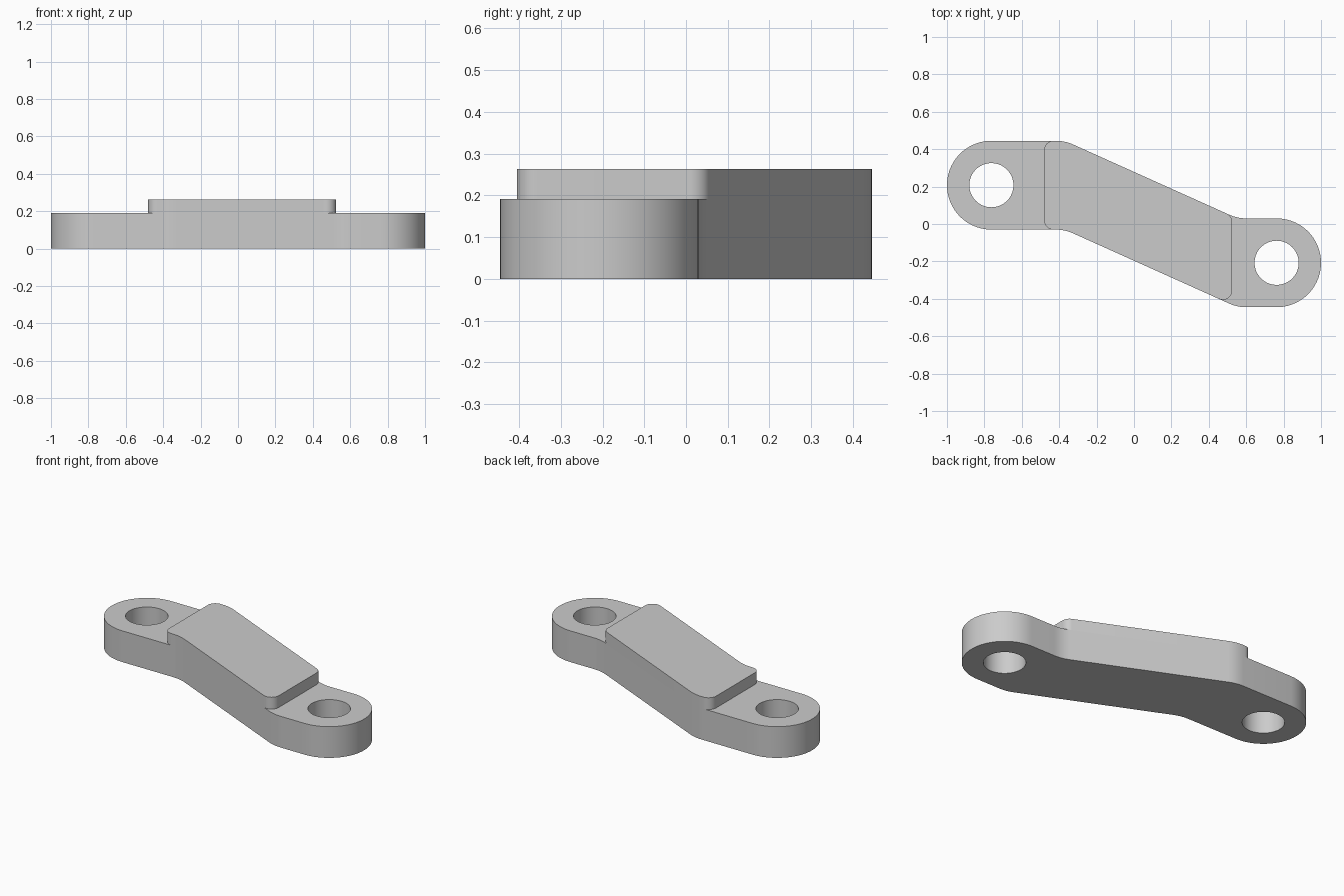
import bpy, bmesh, math
from mathutils import Vector

cube = bpy.data.objects.get("Cube")
if cube:
    bpy.data.objects.remove(cube)

BASE_H, PAD_H = 0.191, 0.263
END_R, BEND_R, PAD_R, HOLE_R = 0.2375, 0.22, 0.05, 0.118
TOP, WIDTH = 0.445, 0.475
BEND_L, BEND_RT = -0.37, 0.553
PAD_L, PAD_RT = -0.48, 0.525

grey = bpy.data.materials.new("plain grey")
grey.use_nodes = True
colour = (0.6, 0.6, 0.6, 1)
grey.diffuse_color = colour
grey.node_tree.nodes["Principled BSDF"].inputs["Base Color"].default_value = colour


def rounded(corners):
    """Round each (x, y, radius) corner of a closed outline with an arc."""
    pts = []
    for i, (x, y, r) in enumerate(corners):
        p = Vector((x, y))
        a = (Vector(corners[i - 1][:2]) - p).normalized()
        b = (Vector(corners[(i + 1) % len(corners)][:2]) - p).normalized()
        half = a.angle(b) / 2
        centre = p + (a + b).normalized() * r / math.sin(half)
        start = p + a * r / math.tan(half) - centre
        end = p + b * r / math.tan(half) - centre
        sweep = math.pi - 2 * half
        steps = max(4, round(sweep / math.radians(5)))
        for k in range(steps + 1):
            t = k / steps
            arc = start * math.sin((1 - t) * sweep) + end * math.sin(t * sweep)
            q = centre + arc / math.sin(sweep)if sweep < 3 else p
            if not pts or (q - pts[-1]).length > 1e-4:
                pts.append(q)
    if (pts[0] - pts[-1]).length < 1e-4:
        pts.pop()
    return pts


def extrude(name, outline, z0, z1):
    """Turn an outline into an upright solid."""
    bm = bmesh.new()
    face = bm.faces.new([bm.verts.new((p.x, p.y, z0)) for p in outline])
    top = bmesh.ops.extrude_face_region(bm, geom=[face])["geom"]
    moved = [v for v in top if isinstance(v, bmesh.types.BMVert)]
    bmesh.ops.translate(bm, verts=moved, vec=(0, 0, z1 - z0))
    bmesh.ops.recalc_face_normals(bm, faces=bm.faces)
    mesh = bpy.data.meshes.new(name)
    bm.to_mesh(mesh)
    bm.free()
    mesh.materials.append(grey)
    obj = bpy.data.objects.new(name, mesh)
    bpy.context.collection.objects.link(obj)
    return obj


def select(obj):
    bpy.ops.object.select_all(action="DESELECT")
    obj.select_set(True)
    bpy.context.view_layer.objects.active = obj


# Upper edge of the bent bar; the lower edge is the same line moved down
low = WIDTH - TOP


def slope_y(x):
    return TOP + (x - BEND_L) * (low - TOP) / (BEND_RT - BEND_L)


# Bent bar with round ends
bar = extrude("link_bar", rounded([
    (-1, TOP, END_R), (-1, TOP - WIDTH, END_R),
    (BEND_L, TOP - WIDTH, BEND_R), (BEND_RT, -TOP, BEND_R),
    (1, -TOP, END_R), (1, low, END_R),
    (BEND_RT, low, BEND_R), (BEND_L, TOP, BEND_R)]), 0, BASE_H)

# Bolt holes through both ends
for side in (-1, 1):
    bpy.ops.mesh.primitive_cylinder_add(
        vertices=64, radius=HOLE_R, depth=1,
        location=(side * (1 - END_R), -side * (TOP - END_R), 0))
    cutter = bpy.context.object
    cutter.name = "hole_cutter"
    cutter.hide_render = True
    cutter.data.materials.append(grey)
    select(bar)
    mod = bar.modifiers.new("hole", "BOOLEAN")
    mod.operation, mod.solver, mod.object = "DIFFERENCE", "EXACT", cutter
    bpy.ops.object.modifier_apply(modifier=mod.name)
    bpy.data.objects.remove(cutter)

# Raised pad, flush with the walls of the bar's middle
pad = extrude("raised_pad", rounded([
    (PAD_L, TOP, PAD_R), (PAD_L, TOP - WIDTH, PAD_R),
    (BEND_L, TOP - WIDTH, BEND_R),
    (PAD_RT, slope_y(PAD_RT) - WIDTH, PAD_R),
    (PAD_RT, slope_y(PAD_RT), PAD_R), (BEND_L, TOP, BEND_R)]), BASE_H, PAD_H)

for obj in (bar, pad):
    select(obj)
    bpy.ops.object.shade_smooth_by_angle(angle=math.radians(30))
